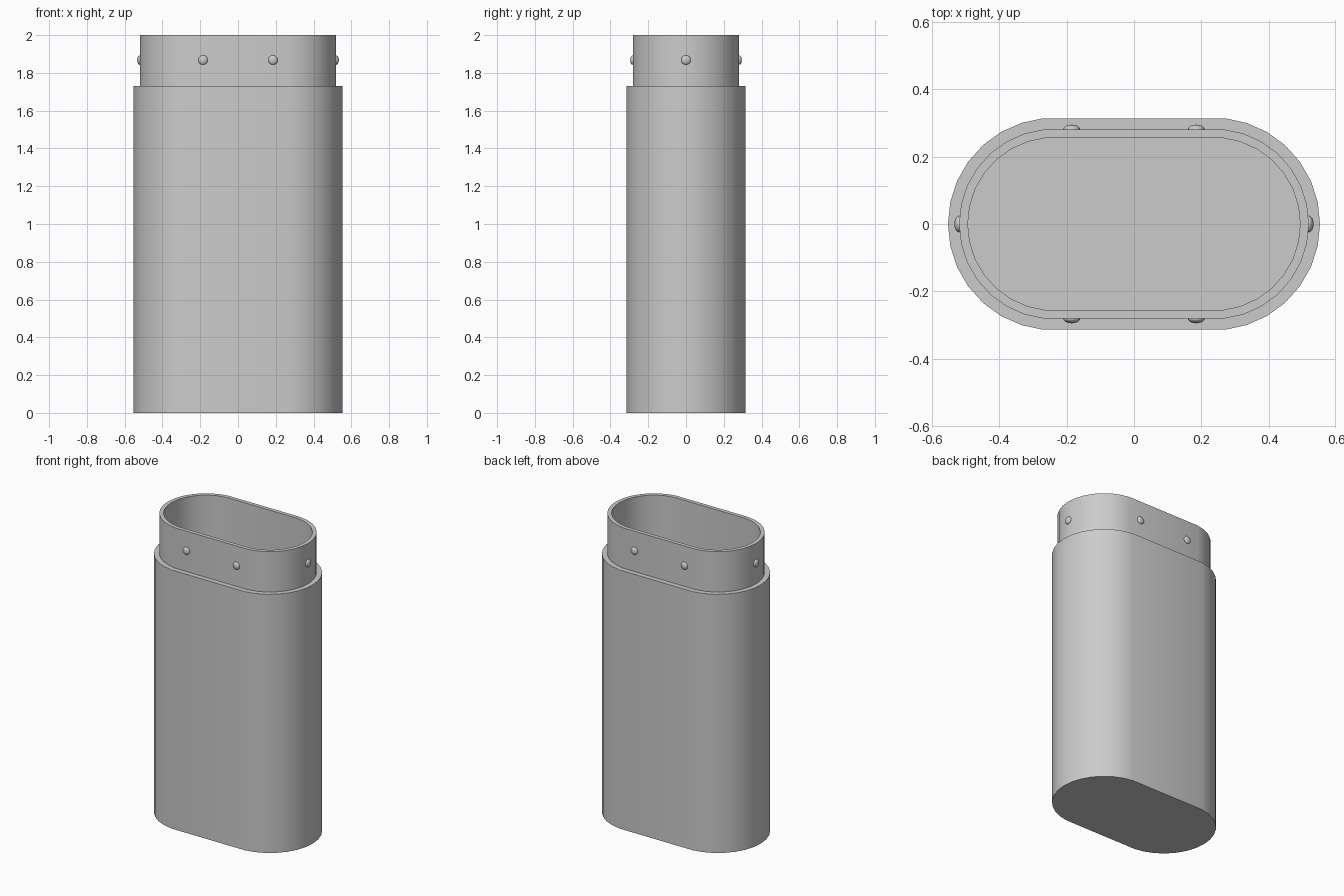
import bpy, bmesh, math

cube = bpy.data.objects.get("Cube")
if cube:
    bpy.data.objects.remove(cube)

metal = bpy.data.materials.new("grey_metal")
metal.use_nodes = True
colour = (0.6, 0.6, 0.6, 1)
metal.diffuse_color = colour
metal.node_tree.nodes["Principled BSDF"].inputs["Base Color"].default_value = colour

ARC_CENTRE = 0.237   # distance of the rounded ends from the middle
STEP = 12            # degrees per facet of the rounded ends


def oval(radius):
    """Outline with two round ends joined by straight sides."""
    points = []
    for side, start in ((1, -84), (-1, 96)):
        for i in range(15):
            a = math.radians(start + i * STEP)
            points.append((side * ARC_CENTRE + radius * math.cos(a), radius * math.sin(a)))
    return points


def finish(obj):
    obj.data.materials.append(metal)
    bpy.ops.object.select_all(action="DESELECT")
    obj.select_set(True)
    bpy.context.view_layer.objects.active = obj
    bpy.ops.object.shade_smooth_by_angle(angle=math.radians(30))


def loft(name, levels):
    """Skin a stack of ovals given as (radius, height) and close both ends."""
    bm = bmesh.new()
    rings = [[bm.verts.new((x, y, z)) for x, y in oval(r)] for r, z in levels]
    for low, high in zip(rings, rings[1:]):
        for i in range(len(low)):
            j = (i + 1) % len(low)
            bm.faces.new((low[i], low[j], high[j], high[i]))
    bm.faces.new(rings[0][::-1])
    bm.faces.new(rings[-1])
    mesh = bpy.data.meshes.new(name)
    bm.to_mesh(mesh)
    bm.free()
    obj = bpy.data.objects.new(name, mesh)
    bpy.context.collection.objects.link(obj)
    finish(obj)


# Hollow body: outer wall, ledge, neck, rim, inner wall and floor
loft("body", [(0.316, 0), (0.316, 1.73), (0.283, 1.73),
              (0.283, 2), (0.257, 2), (0.257, 0.03)])


# Flattened rivets around the neck
def rivet(name, x, y, scale):
    bpy.ops.mesh.primitive_uv_sphere_add(segments=16, ring_count=10, radius=0.025,
                                         location=(x, y, 1.868))
    obj = bpy.context.object
    obj.name = name
    obj.scale = scale
    finish(obj)


for sx, side in ((1, "left"), (-1, "right")):
    rivet(f"{side}_end_rivet", sx * 0.52, 0, (0.55, 1, 1))
    for sy, face in ((-1, "front"), (1, "back")):
        rivet(f"{face}_{side}_rivet", sx * 0.185, sy * 0.2815, (1, 0.55, 1))
